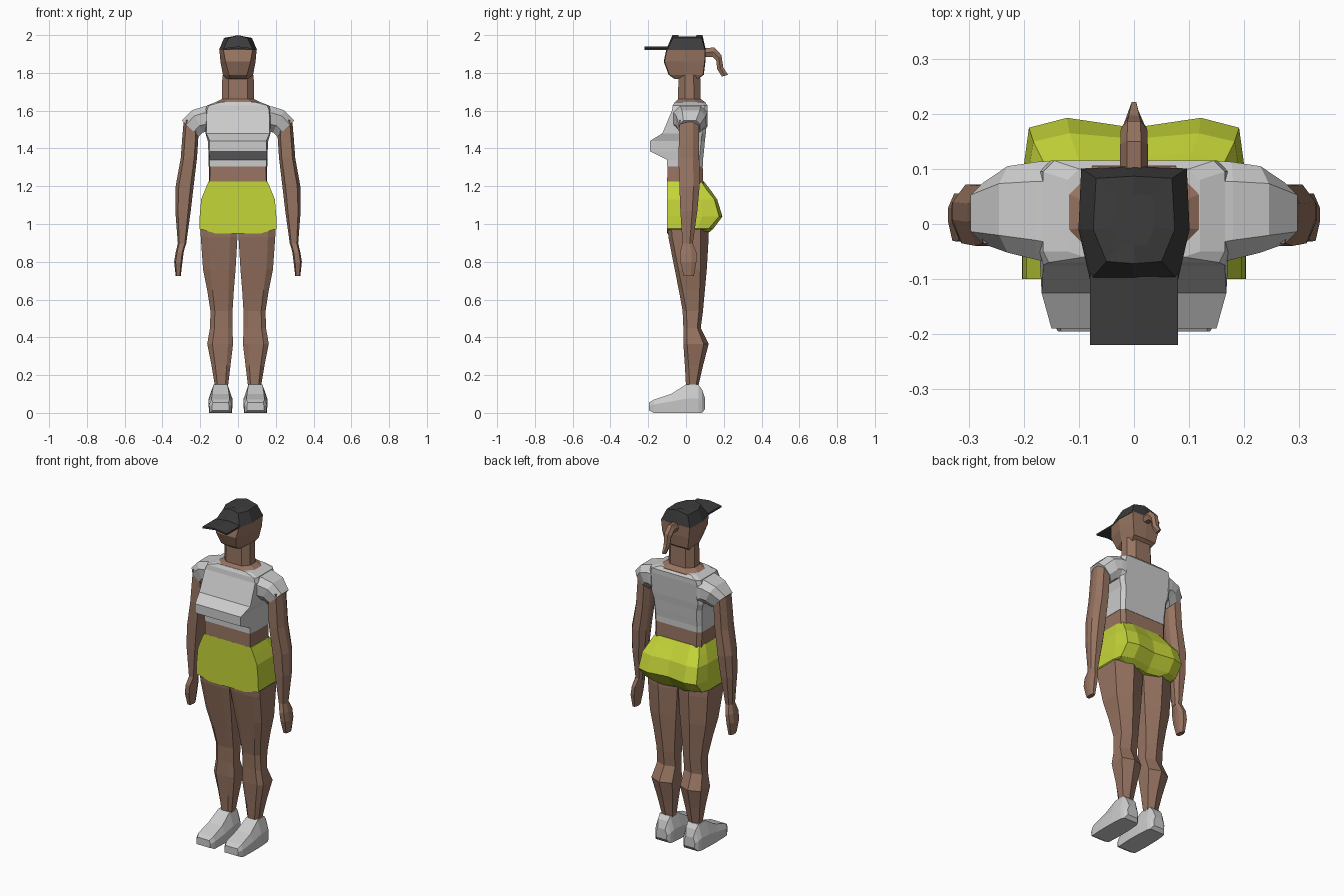
import bpy, bmesh


def material(name, rgb):
    m = bpy.data.materials.new(name)
    m.diffuse_color = (*rgb, 1)
    return m


SKIN = material("skin", (0.31, 0.175, 0.12))
LIME = material("lime", (0.56, 0.67, 0.04))
DARK = material("dark", (0.045, 0.045, 0.045))


def loft(name, rings, mat=None, mirror=False):
    """Skin a stack of equal-length point rings and cap both ends."""
    bm = bmesh.new()
    vr = [[bm.verts.new(p) for p in r] for r in rings]
    n = len(vr[0])
    for a, b in zip(vr, vr[1:]):
        for i in range(n):
            j = (i + 1) % n
            bm.faces.new((a[i], a[j], b[j], b[i]))
    bm.faces.new(vr[0][::-1])
    bm.faces.new(vr[-1])
    bmesh.ops.recalc_face_normals(bm, faces=bm.faces)
    me = bpy.data.meshes.new(name)
    bm.to_mesh(me)
    bm.free()
    ob = bpy.data.objects.new(name, me)
    bpy.context.collection.objects.link(ob)
    if mat:
        me.materials.append(mat)
    if mirror:
        ob.modifiers.new("Mirror", 'MIRROR')
    return ob


def sym(z, half):
    """Closed symmetric ring from a half outline, front centre to back centre."""
    pts = half + [(-x, y) for x, y in half[::-1] if x > 0]
    return [(x, y, z) for x, y in pts]


# Shirt body: z, front y, front width, side width, back y
def body(z, yf, wf, ws, yb):
    return sym(z, [(0, yf), (wf, yf), (ws, -0.05), (ws, yb - 0.02), (ws - 0.02, yb), (0, yb)])


loft("shirt", [body(*r) for r in (
    (1.305, -.10, .15, .155, .09), (1.34, -.10, .15, .155, .09),
    (1.385, -.19, .15, .157, .095), (1.44, -.19, .15, .16, .10),
    (1.48, -.125, .168, .172, .105), (1.60, -.075, .165, .172, .115),
    (1.627, -.07, .155, .165, .115), (1.645, -.06, .09, .12, .10))])
loft("waist", [body(1.21, -.10, .15, .153, .092), body(1.31, -.098, .148, .153, .088)], SKIN)


# Sleeves: rings slanting from a top point to an underarm point
def sleeve(xt, zt, xb, zb, y0, y1):
    ym, h = (y0 + y1) / 2, (y1 - y0) / 2
    return [(xb + (xt - xb) * t, ym + h * s, zb + (zt - zb) * t) for t, s in
            ((0, -.6), (.3, -1), (.75, -1), (1, -.6), (1, .6), (.75, 1), (.3, 1), (0, .6))]


loft("sleeve", [sleeve(.15, 1.627, .15, 1.47, -.072, .115),
                sleeve(.18, 1.622, .17, 1.487, -.065, .113),
                sleeve(.245, 1.602, .185, 1.485, -.052, .105),
                sleeve(.297, 1.548, .208, 1.462, -.036, .075)], None, True)


# Arms: z, inner x, outer x, front y, back y
def limb(z, xi, xo, y0, y1):
    xm, w, ym, h = (xi + xo) / 2, (xo - xi) / 2, (y0 + y1) / 2, (y1 - y0) / 2
    return [(xm + w * a, ym + h * b, z) for a, b in
            ((-.65, -1), (.65, -1), (1, -.2), (1, .4), (.5, 1), (-.5, 1), (-1, .4), (-1, -.2))]


loft("arm", [limb(*r) for r in (
    (1.55, .21, .287, -.035, .07), (1.46, .21, .295, -.037, .07), (1.35, .217, .303, -.04, .07),
    (1.20, .235, .33, -.035, .072), (1.07, .25, .332, -.03, .06),
    (.89, .275, .318, -.018, .035))], SKIN, True)
loft("hand", [limb(*r) for r in (
    (.90, .274, .318, -.018, .035), (.85, .288, .33, -.032, .055),
    (.80, .294, .338, -.03, .055), (.725, .303, .33, -.012, .042))], SKIN, True)


# Shorts: z, width, side back y, back y, centre back y
def hips(z, w, ys, yb, yc):
    return sym(z, [(0, -.1), (w, -.1), (w, ys * .5), (w - .012, ys), (w * .6, yb), (0, yc)])


loft("shorts", [hips(*r) for r in (
    (.97, .20, .10, .12, .11), (.975, .204, .12, .145, .13), (1.04, .203, .175, .193, .175),
    (1.13, .195, .15, .165, .155), (1.18, .175, .11, .13, .12),
    (1.225, .156, .08, .095, .095))], LIME)
loft("seat_underside", [hips(.95, .12, .09, .115, .10), hips(.975, .203, .12, .145, .13)], LIME)


# Legs with a ridge down the back: z, inner x, outer x, front y, back y
def leg(z, xi, xo, y0, y1):
    w = xo - xi
    ys = y1 - .2 * (y1 - y0)
    return [(xi, y0 + .015, z), (xi + .2 * w, y0, z), (xo - .2 * w, y0, z), (xo, y0 + .02, z),
            (xo, ys, z), (xi + .5 * w, y1, z), (xi, ys, z)]


loft("leg", [leg(*r) for r in (
    (.985, .002, .20, -.098, .118), (.93, .003, .197, -.093, .12), (.76, .013, .185, -.06, .11),
    (.65, .022, .163, -.038, .10), (.54, .029, .146, -.018, .09), (.45, .03, .148, -.014, .078),
    (.365, .026, .163, -.014, .12), (.25, .04, .14, -.006, .09), (.14, .053, .122, 0, .065))],
    SKIN, True)


# Shoes: y, bottom z, side z, top z, half width, top half width
def shoe(y, zb, zs, zt, w, wt):
    c = .0925
    return [(c - w * .95, y, zb), (c + w * .95, y, zb), (c + w, y, zs), (c + wt, y, zt),
            (c - wt, y, zt), (c - w, y, zs)]


loft("shoe", [shoe(*r) for r in (
    (-.195, .012, .035, .055, .046, .04), (-.17, 0, .045, .07, .06, .048),
    (-.08, 0, .06, .10, .064, .045), (0, 0, .075, .15, .063, .037),
    (.065, 0, .075, .15, .058, .035), (.085, 0, .06, .125, .05, .032),
    (.10, .02, .05, .08, .036, .024))], None, True)


# Neck and collar skin
def oval(z, w, y0, y1):
    d = y1 - y0
    return sym(z, [(0, y0), (w * .6, y0), (w, y0 + d * .3), (w, y0 + d * .7), (w * .6, y1), (0, y1)])


loft("neck", [oval(1.62, .14, -.07, .11), oval(1.642, .124, -.06, .105),
              oval(1.662, .085, -.042, .078), oval(1.79, .083, -.04, .075)], SKIN)


# Head: z, front y, front width, side width, back y
def skull(z, yf, wf, ws, yb):
    return sym(z, [(0, yf - .004), (wf, yf), (ws, -.01), (ws - .005, yb), (0, yb + .004)])


loft("head", [skull(*r) for r in (
    (1.767, -.055, .04, .068, .06), (1.79, -.088, .048, .08, .09),
    (1.86, -.114, .066, .093, .099), (1.925, -.10, .078, .099, .101))], SKIN)

# Cap with a slightly peaked crown and a thin brim
cap = [skull(1.92, -.102, .08, .101, .101), skull(1.985, -.068, .05, .074, .083)]
cap[1] = [(x, y, 2.0 if x == 0 else z) for x, y, z in cap[1]]
cap.append([(x * .5, y * .6 + .003, 1.9995 if x == 0 else 1.992) for x, y, z in cap[1]])
loft("cap", cap, DARK)
loft("cap_brim", [[(-.08, y, 1.92), (0, y, 1.93), (.08, y, 1.92),
                   (.08, y, 1.93), (0, y, 1.94), (-.08, y, 1.93)] for y in (-.22, -.09)], DARK)

# Ponytail: upper (y, z), lower (y, z), half width
tail = ((.095, 1.93, .095, 1.885, .025), (.15, 1.935, .14, 1.885, .025),
        (.187, 1.895, .16, 1.865, .024), (.197, 1.83, .165, 1.82, .019),
        (.222, 1.79, .19, 1.78, .008))
loft("ponytail", [[(x * w, a + (c - a) * t, b + (d - b) * t) for x, t in
                   ((-.5, 0), (.5, 0), (1, .5), (.6, 1), (-.6, 1), (-1, .5))]
                  for a, b, c, d, w in tail], SKIN)
